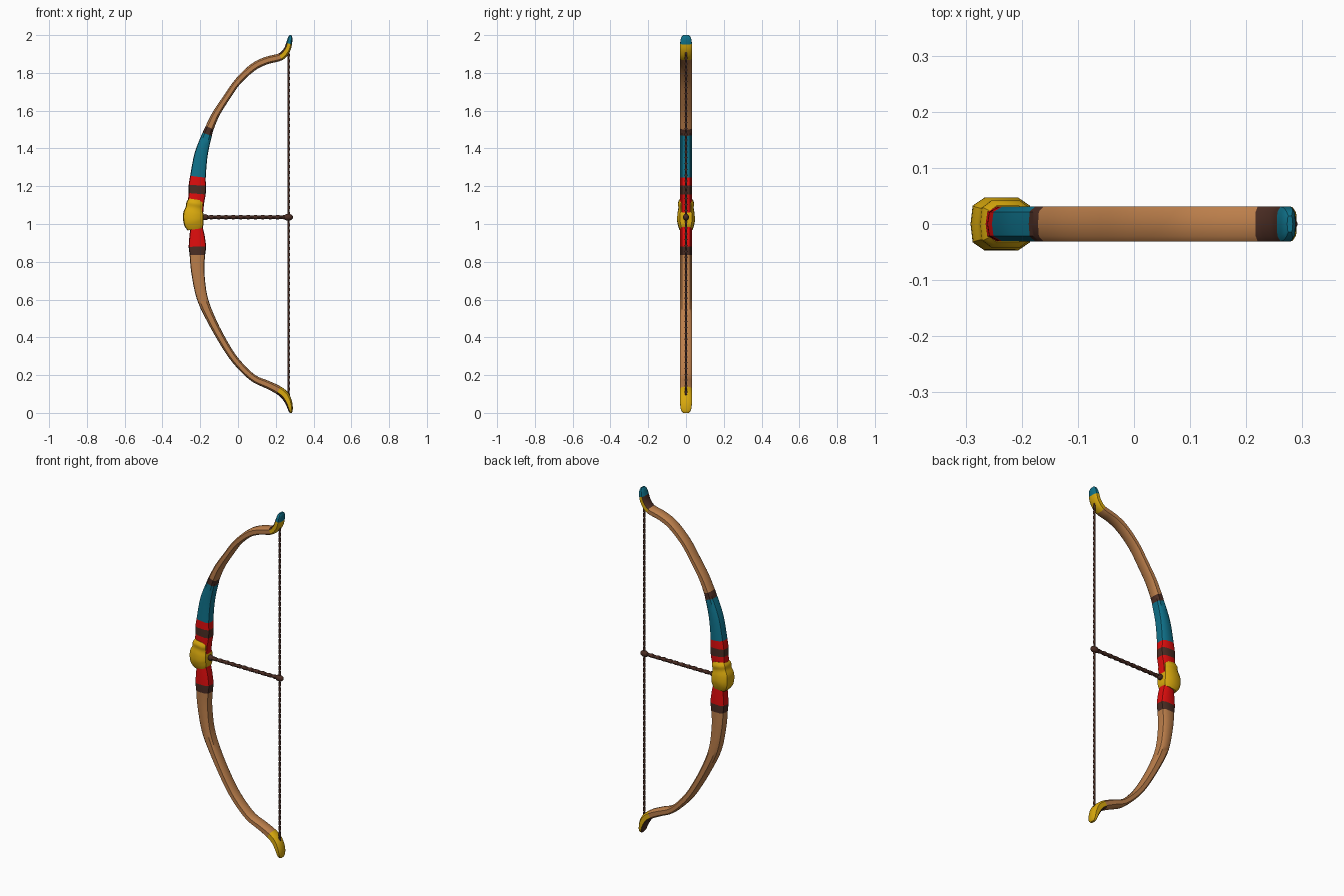
import bpy, bmesh, math
from mathutils import Vector

if "Cube" in bpy.data.objects:
    bpy.data.objects.remove(bpy.data.objects["Cube"])


def mat(name, r, g, b):
    m = bpy.data.materials.new(name)
    m.diffuse_color = (r, g, b, 1)
    m.use_nodes = True
    m.node_tree.nodes["Principled BSDF"].inputs["Base Color"].default_value = m.diffuse_color
    return m


WOOD = mat("tan wood", 0.50, 0.21, 0.07)
BLUE = mat("teal blue", 0.005, 0.17, 0.26)
RED = mat("red", 0.75, 0.004, 0.004)
YELLOW = mat("yellow", 0.70, 0.40, 0.004)
BROWN = mat("dark brown", 0.07, 0.026, 0.017)

# Cross-section: u = outward from the bow's belly, v = sideways
HALF = [(1, 0), (.93, .7), (.55, 1), (-.55, 1), (-.93, .7), (-1, 0)]
SECTION = HALF + [(u, -v) for u, v in HALF[-2:0:-1]]

# Bow path from top to bottom: x, z, thickness
PATH = [
    (.278, 2.0, .010), (.276, 1.985, .024), (.270, 1.955, .032), (.258, 1.92, .036),
    (.225, 1.885, .040), (.15, 1.865, .040), (.08, 1.83, .040), (0, 1.755, .036),
    (-.06, 1.67, .036), (-.115, 1.585, .040), (-.15, 1.51, .046), (-.163, 1.475, .052),
    (-.195, 1.37, .070), (-.212, 1.25, .083), (-.215, 1.205, .092), (-.216, 1.16, .090),
    (-.222, 1.11, .085), (-.22, 1.0, .065), (-.217, .94, .080), (-.215, .88, .092),
    (-.215, .835, .082), (-.213, .75, .070), (-.19, .61, .058), (-.135, .48, .046),
    (-.06, .345, .040), (0, .262, .038), (.08, .185, .038), (.155, .15, .042),
    (.215, .12, .045), (.25, .09, .045), (.27, .05, .036), (.278, .015, .024),
    (.28, 0, .012)]
SUB = 4


def half_width(i):
    edge = min(i, len(PATH) - 1 - i)
    return (.014, .026)[edge] if edge < 2 else .031


def smooth_path(stations):
    """Catmull-Rom resampling, SUB steps per span."""
    pts = [Vector(s) for s in stations]
    out = []
    for i in range(len(pts) - 1):
        a, b, c, d = pts[max(i - 1, 0)], pts[i], pts[i + 1], pts[min(i + 2, len(pts) - 1)]
        for k in range(SUB):
            t = k / SUB
            out.append(.5 * (2 * b + (c - a) * t + (2 * a - 5 * b + 4 * c - d) * t * t
                             + (3 * b - a - 3 * c + d) * t ** 3))
    return out + [pts[-1]]


def finish(name, bm, mats, angle=40):
    bmesh.ops.recalc_face_normals(bm, faces=bm.faces)
    me = bpy.data.meshes.new(name)
    bm.to_mesh(me)
    bm.free()
    for m in mats:
        me.materials.append(m)
    ob = bpy.data.objects.new(name, me)
    bpy.context.collection.objects.link(ob)
    bpy.ops.object.select_all(action='DESELECT')
    ob.select_set(True)
    bpy.context.view_layer.objects.active = ob
    bpy.ops.object.shade_smooth_by_angle(angle=math.radians(angle))
    return ob


def skin(name, loops, mats, cap_start=True, cap_end=True, rule=None):
    """Bridge rings of points; rule(side index) picks the material slot."""
    bm = bmesh.new()
    rings = [[bm.verts.new(p) for p in loop] for loop in loops]
    n = len(rings[0])
    for a, b in zip(rings, rings[1:]):
        for i in range(n):
            f = bm.faces.new((a[i], a[(i + 1) % n], b[(i + 1) % n], b[i]))
            f.material_index = rule(i) if rule else 0
    if cap_start:
        bm.faces.new(rings[0])
    if cap_end:
        bm.faces.new(rings[-1])
    return finish(name, bm, mats)


def rings_along(stations):
    """Section rings square to a path of x, z, thickness, half width."""
    p = smooth_path(stations)
    out = []
    for i, s in enumerate(p):
        t = p[min(i + 1, len(p) - 1)] - p[max(i - 1, 0)]
        t = Vector((t[0], t[1])).normalized()
        nx, nz = t[1], -t[0]
        out.append([(s[0] + nx * u * s[2] / 2, v * s[3], s[1] + nz * u * s[2] / 2)
                    for u, v in SECTION])
    return out


# Bow body, one object per coloured length
bow = rings_along([(*s, half_width(i)) for i, s in enumerate(PATH)])
last = len(PATH) - 1


def tip_rule(i):  # outer back is brown, sides and belly yellow
    return 1 if i in (0, 1, 8, 9) else 0


for name, a, b, mats in [
        ("upper_tip_cap", 0, 2, [BLUE]), ("upper_tip", 2, 4, [YELLOW, BROWN]),
        ("upper_limb", 4, 10, [WOOD]), ("upper_binding", 10, 11, [BROWN]),
        ("upper_blue_wrap", 11, 13, [BLUE]), ("upper_red_wrap", 13, 14, [RED]),
        ("middle_binding", 14, 15, [BROWN]), ("grip_red_wrap", 15, 17, [RED]),
        ("lower_red_wrap", 17, 19, [RED]), ("lower_binding", 19, 20, [BROWN]),
        ("lower_limb", 20, 28, [WOOD]), ("lower_tip", 28, last, [YELLOW, BROWN])]:
    skin(name, bow[a * SUB:b * SUB + 1], mats, a == 0, b == last,
         tip_rule if len(mats) > 1 else None)

# Lumpy yellow grip
skin("grip", rings_along([
    (-.225, 1.13, .070, .033), (-.228, 1.11, .090, .042), (-.232, 1.085, .090, .040),
    (-.236, 1.055, .108, .045), (-.236, 1.02, .108, .047), (-.231, .992, .100, .041),
    (-.228, .972, .078, .035)]), [YELLOW])


def cord(name, start, end, radius, twist, steps):
    """Twisted two-strand cord between two points in the x-z plane."""
    start, end = Vector(start), Vector(end)
    d = (end - start).normalized()
    side, up = Vector((0, 1, 0)), d.cross(Vector((0, 1, 0)))
    loops = []
    for k in range(steps + 1):
        c = start.lerp(end, k / steps)
        loop = []
        for j in range(8):
            a = math.tau * j / 8
            r = radius * (.85 + .15 * math.cos(2 * (a - twist * math.tau * k / steps)))
            loop.append(c + side * math.cos(a) * r + up * math.sin(a) * r)
        loops.append(loop)
    return skin(name, loops, [BROWN])


# String, and the drawn cord to the grip
cord("bow_string", (.268, 0, .08), (.268, 0, 1.94), .007, 30, 240)
cord("cross_cord", (-.20, 0, 1.036), (.268, 0, 1.036), .012, 6, 60)


# Knots on the cord ends
def knot(name, x, size):
    bm = bmesh.new()
    bmesh.ops.create_uvsphere(bm, u_segments=12, v_segments=8, radius=1)
    for v in bm.verts:
        v.co = Vector((x + v.co.x * size[0], v.co.y * size[1], 1.036 + v.co.z * size[2]))
    finish(name, bm, [BROWN], 60)


knot("string_knot", .266, (.026, .016, .018))
knot("grip_knot", -.175, (.022, .015, .016))
